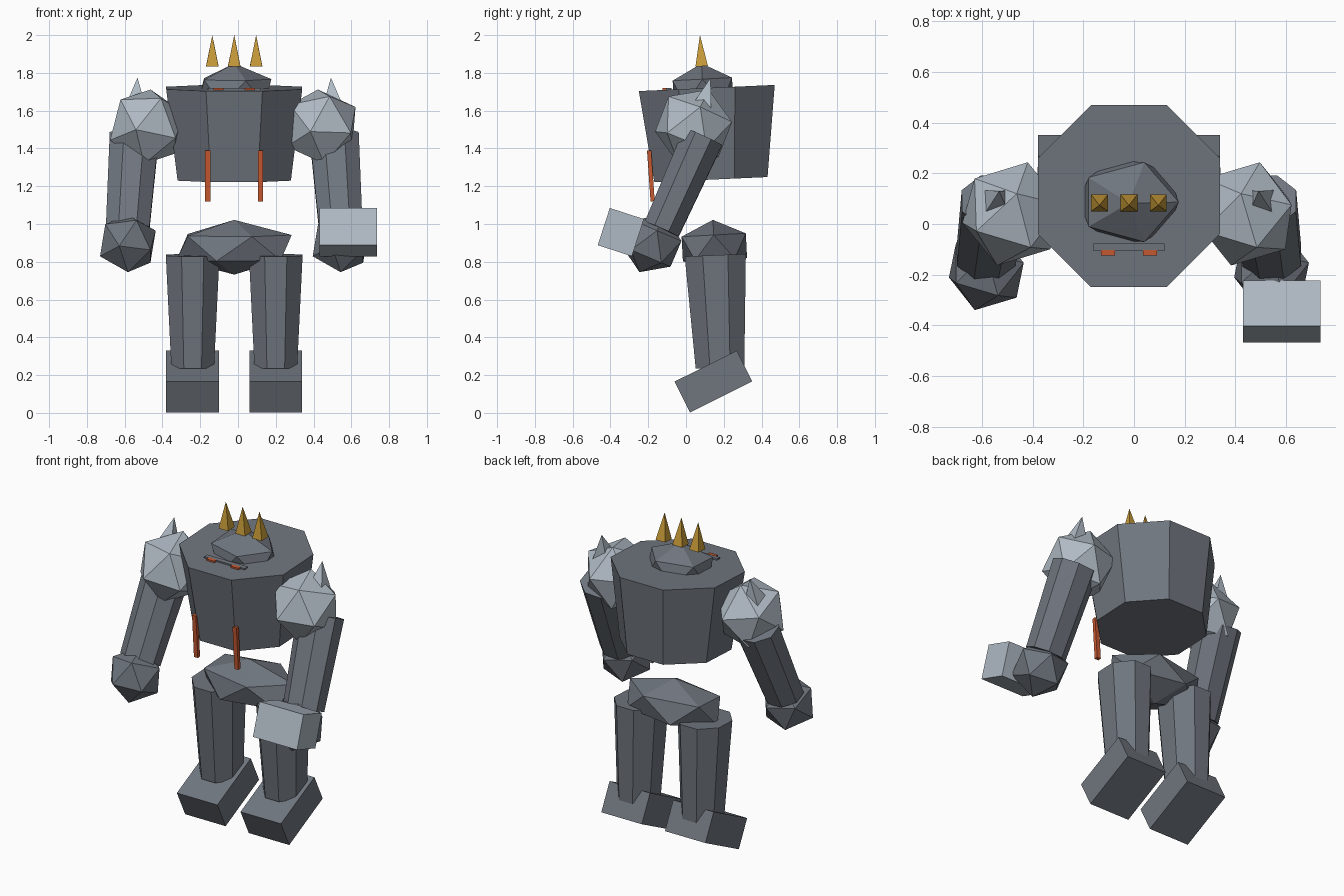
import bpy, bmesh, math
from mathutils import Matrix, Vector, Euler

if "Cube" in bpy.data.objects:
    bpy.data.objects.remove(bpy.data.objects["Cube"])

AXIS_X = -0.02  # centre line of the body


def material(name, r, g, b):
    m = bpy.data.materials.new(name)
    m.use_nodes = True
    m.diffuse_color = (r, g, b, 1)
    m.node_tree.nodes["Principled BSDF"].inputs["Base Color"].default_value = (r, g, b, 1)
    return m


STONE = material("dark stone", 0.16, 0.18, 0.21)
STEEL = material("pale steel", 0.43, 0.49, 0.55)
GOLD = material("gold", 0.58, 0.33, 0.04)
EMBER = material("ember orange", 0.58, 0.10, 0.03)


def finish(name, bm, matrix, mat):
    bmesh.ops.transform(bm, matrix=matrix, verts=bm.verts)
    mesh = bpy.data.meshes.new(name)
    bm.to_mesh(mesh)
    bm.free()
    mesh.materials.append(mat)
    obj = bpy.data.objects.new(name, mesh)
    bpy.context.collection.objects.link(obj)
    return obj


def placed(loc, size, tilt, roll=0):
    rot = Euler((math.radians(tilt), math.radians(roll), 0)).to_matrix()
    return Matrix.LocRotScale(Vector(loc), rot.to_quaternion(), Vector(size))


def box(name, loc, size, tilt, mat):
    bm = bmesh.new()
    bmesh.ops.create_cube(bm, size=1)
    finish(name, bm, placed(loc, size, tilt), mat)


def boulder(name, loc, size, tilt, mat, roll=0):
    # twenty-sided faceted lump
    bm = bmesh.new()
    bmesh.ops.create_icosphere(bm, subdivisions=1, radius=1)
    finish(name, bm, placed(loc, size, tilt, roll), mat)


def prism(name, low, high, half_low, half_high, mat, sides=8, depth_scale=1):
    # tapered prism between two points, with flat sides towards the axes
    low, high = Vector(low), Vector(high)
    axis = high - low
    k = 1 / math.cos(math.pi / sides)
    bm = bmesh.new()
    bmesh.ops.create_cone(bm, cap_ends=True, segments=sides, radius1=half_low * k,
                          radius2=half_high * k, depth=axis.length,
                          matrix=Matrix.Rotation(math.pi / sides, 4, "Z"))
    bmesh.ops.remove_doubles(bm, verts=bm.verts, dist=1e-5)
    turn = Vector((0, 0, 1)).rotation_difference(axis)
    finish(name, bm, Matrix.LocRotScale((low + high) / 2, turn, Vector((1, depth_scale, 1))), mat)


# Torso, head and hips
prism("torso", (AXIS_X, 0.132, 1.235), (AXIS_X, 0.11, 1.72), 0.30, 0.36, STONE)
boulder("head", (AXIS_X, 0.09, 1.70), (0.22, 0.185, 0.15), 3, STONE)
boulder("hips", (AXIS_X, 0.15, 0.877), (0.34, 0.20, 0.145), 3, STONE)
box("brow", (AXIS_X, -0.09, 1.69), (0.28, 0.03, 0.06), 3, STONE)

# Crown of three spikes
for i, name in enumerate(("right", "middle", "left")):
    x = AXIS_X + (i - 1) * 0.116
    prism(name + "_crown_spike", (x, 0.083, 1.835), (x, 0.074, 2.0), 0.033, 0, GOLD, 4)

for side, name in ((-1, "right"), (1, "left")):
    def at(x, y, z):
        return (AXIS_X + side * x, y, z)

    # Face and chest glow
    box(name + "_eye", at(0.083, -0.113, 1.705), (0.055, 0.022, 0.03), 3, EMBER)
    box(name + "_chest_strip", at(0.14, -0.186, 1.255), (0.027, 0.022, 0.27), 4, EMBER)

    # Arm
    boulder(name + "_shoulder", at(0.46, 0.04, 1.515), (0.213,) * 3, -22, STEEL, -5 * side)
    prism(name + "_shoulder_spike", at(0.522, 0.085, 1.62), at(0.512, 0.13, 1.775),
          0.05, 0, STEEL, 4)
    prism(name + "_arm", at(0.565, -0.13, 0.97), at(0.53, 0.09, 1.46),
          0.115, 0.13, STONE, depth_scale=0.85)
    boulder(name + "_fist", at(0.563, -0.182, 0.897), (0.165,) * 3, -23, STONE)

    # Leg
    prism(name + "_leg", at(0.22, 0.18, 0.24), at(0.22, 0.155, 0.835),
          0.113, 0.142, STONE, depth_scale=1.14)
    box(name + "_foot", at(0.22, 0.145, 0.166), (0.28, 0.369, 0.183), 26.5, STONE)

# Block strapped to the left fist
box("left_gauntlet", (0.583, -0.345, 0.957), (0.305, 0.19, 0.207), -18, STEEL)
